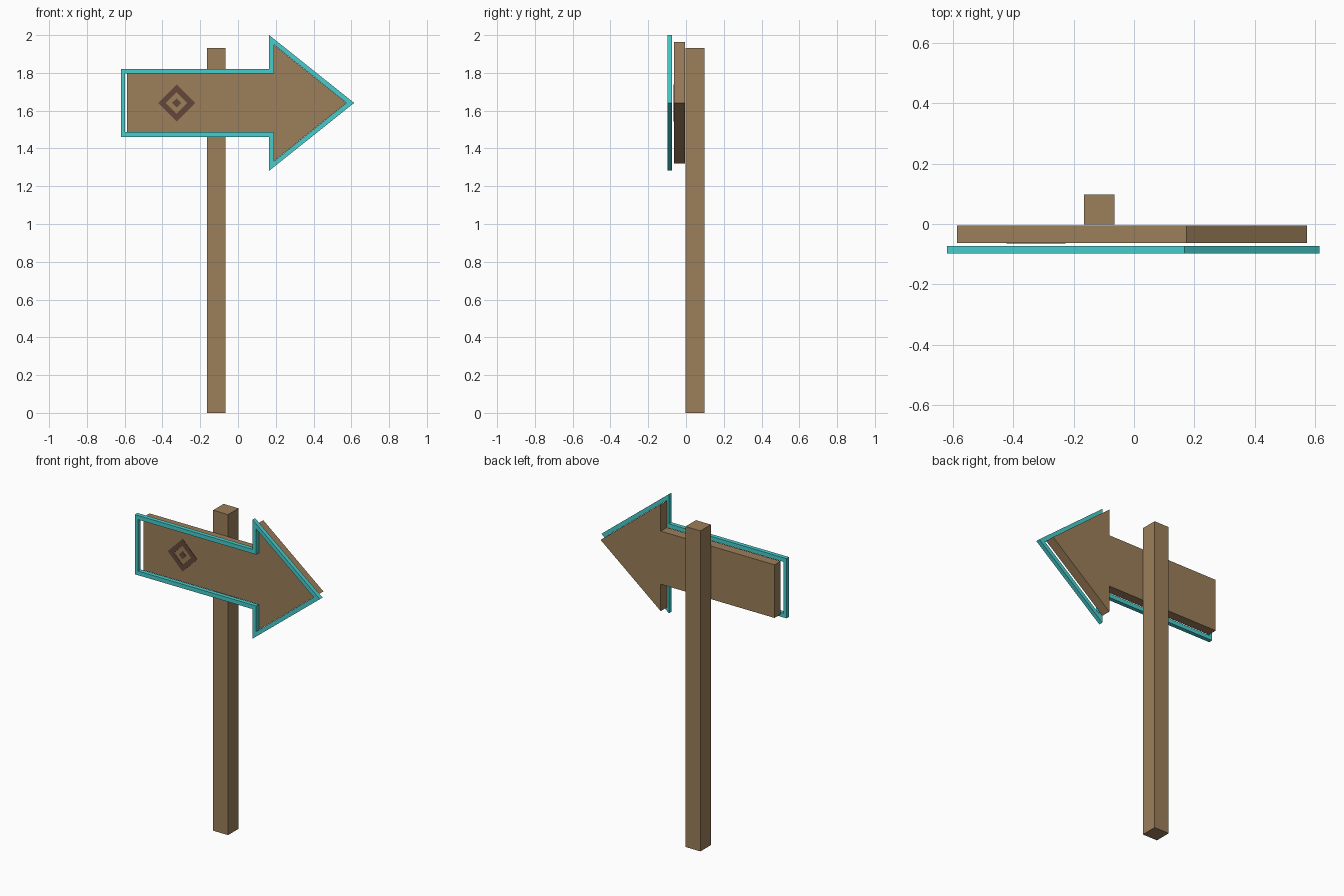
import bpy
import bmesh

cube = bpy.data.objects.get("Cube")
if cube:
    bpy.data.objects.remove(cube, do_unlink=True)

MID = 1.641  # height of the arrow's centre line


def material(name, rgb):
    mat = bpy.data.materials.new(name)
    mat.use_nodes = True
    mat.diffuse_color = (*rgb, 1)
    mat.node_tree.nodes["Principled BSDF"].inputs["Base Color"].default_value = (*rgb, 1)
    return mat


def arrow(left, neck, tip, shaft, head):
    """Right-pointing arrow outline, mirrored about its centre line."""
    upper = [(left, shaft), (neck, shaft), (neck, head)]
    lower = [(x, -z) for x, z in reversed(upper)]
    return [(x, MID + z) for x, z in upper + [(tip, 0)] + lower]


def diamond(r, x=-0.325):
    return [(x, MID + r), (x + r, MID), (x, MID - r), (x - r, MID)]


def finish(name, bm, mat):
    bmesh.ops.recalc_face_normals(bm, faces=bm.faces)
    mesh = bpy.data.meshes.new(name)
    bm.to_mesh(mesh)
    bm.free()
    mesh.materials.append(mat)
    obj = bpy.data.objects.new(name, mesh)
    bpy.context.collection.objects.link(obj)


def slab(name, outline, front, back, mat):
    """Solid plate with the given outline in the xz plane."""
    bm = bmesh.new()
    a, b = ([bm.verts.new((x, y, z)) for x, z in outline] for y in (front, back))
    bm.faces.new(a)
    bm.faces.new(b[::-1])
    for i in range(len(a)):
        j = (i + 1) % len(a)
        bm.faces.new((a[i], b[i], b[j], a[j]))
    finish(name, bm, mat)


def ring(name, outer, inner, front, back, mat):
    """Open frame between two matching outlines in the xz plane."""
    bm = bmesh.new()
    loops = [[bm.verts.new((x, y, z)) for x, z in line]
             for line, y in ((outer, front), (outer, back), (inner, back), (inner, front))]
    n = len(outer)
    for k in range(4):
        p, q = loops[k], loops[(k + 1) % 4]
        for i in range(n):
            j = (i + 1) % n
            bm.faces.new((p[i], p[j], q[j], q[i]))
    finish(name, bm, mat)


wood = material("brown wood", (0.333, 0.209, 0.102))
teal = material("teal trim", (0.065, 0.604, 0.604))
dark = material("dark brown paint", (0.127, 0.065, 0.045))

# Square post
slab("post", [(-0.165, 0), (-0.065, 0), (-0.065, 1.932), (-0.165, 1.932)],
     -0.002, 0.098, wood)

# Arrow board fixed to the front of the post
slab("arrow_board", arrow(-0.587, 0.172, 0.573, 0.16, 0.322), -0.063, -0.005, wood)

# Arrow-shaped trim floating just in front of the board
ring("arrow_frame", arrow(-0.619, 0.165, 0.615, 0.18, 0.359),
     arrow(-0.598, 0.19, 0.574, 0.155, 0.309), -0.098, -0.073, teal)

# Painted diamond emblem
ring("diamond_outline", diamond(0.098), diamond(0.057), -0.065, -0.062, dark)
slab("diamond_centre", diamond(0.024), -0.065, -0.062, dark)
